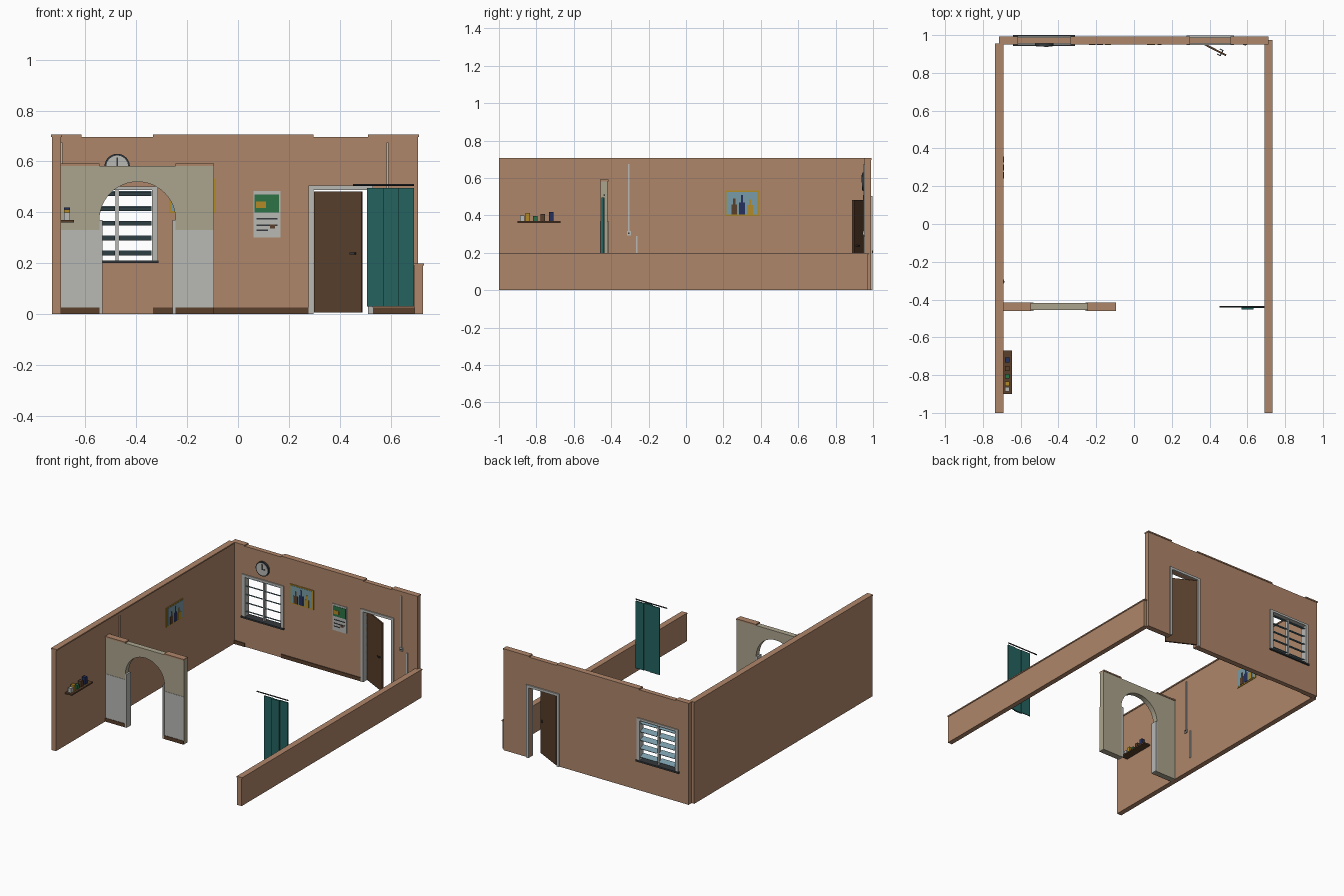
import bpy, bmesh, math
from mathutils import Vector, Matrix

if "Cube" in bpy.data.objects:
    bpy.data.objects.remove(bpy.data.objects["Cube"])


def material(name, rgb):
    m = bpy.data.materials.new(name)
    m.diffuse_color = (*rgb, 1)
    m.use_nodes = True
    m.node_tree.nodes["Principled BSDF"].inputs["Base Color"].default_value = m.diffuse_color
    return m


TAN = material("tan_plaster", (0.43, 0.24, 0.143))
BEIGE = material("beige_paint", (0.41, 0.37, 0.27))
GREY = material("light_grey", (0.48, 0.48, 0.46))
BROWN = material("dark_brown", (0.10, 0.05, 0.025))
TEAL = material("teal_cloth", (0.018, 0.125, 0.115))
GOLD = material("gold", (0.45, 0.26, 0.02))
GREEN = material("green", (0.025, 0.17, 0.06))
NAVY = material("navy", (0.018, 0.03, 0.11))
BLUE = material("pale_blue", (0.19, 0.33, 0.39))
SLATE = material("slate", (0.035, 0.04, 0.045))


def finish(name, bm, mat):
    bmesh.ops.recalc_face_normals(bm, faces=bm.faces)
    me = bpy.data.meshes.new(name)
    bm.to_mesh(me)
    bm.free()
    me.materials.append(mat)
    ob = bpy.data.objects.new(name, me)
    bpy.context.collection.objects.link(ob)
    return ob


def boxes(name, mat, *specs):
    """One object made of boxes given as (x0, x1, y0, y1, z0, z1)."""
    bm = bmesh.new()
    for x0, x1, y0, y1, z0, z1 in specs:
        m = Matrix.Translation(((x0 + x1) / 2, (y0 + y1) / 2, (z0 + z1) / 2))
        bmesh.ops.create_cube(bm, size=1, matrix=m @ Matrix.Diagonal((x1 - x0, y1 - y0, z1 - z0, 1)))
    return finish(name, bm, mat)


def prism(name, mat, pts, y0, y1):
    """Extrude an (x, z) outline from y0 to y1."""
    bm = bmesh.new()
    face = bm.faces.new([bm.verts.new((x, y0, z)) for x, z in pts])
    new = bmesh.ops.extrude_face_region(bm, geom=[face])["geom"]
    bmesh.ops.translate(bm, vec=(0, y1 - y0, 0), verts=[v for v in new if isinstance(v, bmesh.types.BMVert)])
    return finish(name, bm, mat)


def cylinder(name, mat, center, radius, depth, axis, sides=24):
    bm = bmesh.new()
    rot = Vector((0, 0, 1)).rotation_difference(Vector(axis)).to_matrix().to_4x4()
    bmesh.ops.create_cone(bm, cap_ends=True, segments=sides, radius1=radius, radius2=radius,
                          depth=depth, matrix=Matrix.Translation(center) @ rot)
    return finish(name, bm, mat)


# Side walls with coping
boxes("left_wall", TAN, (-0.732, -0.697, -1, 0.955, 0, 0.697))
boxes("left_wall_coping", TAN, (-0.735, -0.692, -1, 0.955, 0.697, 0.706))
boxes("right_wall", TAN, (0.694, 0.728, -1, 0.97, 0, 0.19))
boxes("right_wall_coping", TAN, (0.69, 0.732, -1, 0.975, 0.19, 0.198))

# Back wall around the window and door openings
WX0, WX1, WZ0, WZ1 = -0.615, -0.335, 0.21, 0.487
DX0, DX1, DZ = 0.297, 0.512, 0.488
Y0, Y1 = 0.955, 0.988
boxes("back_wall", TAN,
      (-0.712, WX0, Y0, Y1, 0, 0.697), (WX0, WX1, Y0, Y1, 0, WZ0), (WX0, WX1, Y0, Y1, WZ1, 0.697),
      (WX1, DX0, Y0, Y1, 0, 0.697), (DX0, DX1, Y0, Y1, DZ, 0.697), (DX1, 0.708, Y0, Y1, 0, 0.697))
boxes("back_wall_coping", TAN, *[(a, b, 0.951, 0.992, 0.697, 0.706)
                                 for a, b in ((-0.715, WX0), (WX1, DX0), (DX1, 0.711))])
boxes("back_skirting", BROWN, *[(a, b, 0.95, Y0, 0, 0.025)
                                for a, b in ((-0.697, WX0), (WX1, 0.278), (0.53, 0.694))])

# Window frame, sill and tilted glass slats
boxes("window_frame", GREY,
      (WX0 - 0.02, WX0 + 0.004, 0.948, 0.995, WZ0, 0.502), (WX1 - 0.004, WX1 + 0.02, 0.948, 0.995, WZ0, 0.502),
      (WX0, WX1, 0.948, 0.995, WZ1, 0.502), (-0.481, -0.469, 0.962, 0.982, WZ0, WZ1))
boxes("window_sill", SLATE, (-0.64, -0.313, 0.943, 1.0, 0.2, 0.211))
for i in range(5):
    for x in (-0.546, -0.404):
        s = boxes("window_slat", BLUE, (-0.063, 0.063, -0.019, 0.019, -0.002, 0.002))
        s.location = (x, 0.972, 0.24 + 0.0585 * i)
        s.rotation_euler.x = math.radians(-24)

# Door frame, open leaf and handle
boxes("door_frame", GREY, (0.278, DX0, 0.948, 0.997, 0, 0.505), (DX1, 0.53, 0.948, 0.997, 0, 0.505),
      (DX0, DX1, 0.948, 0.997, DZ, 0.505))
angle = math.atan2(-0.095, 0.185)
for part in (boxes("door_leaf", BROWN, (0, 0.208, -0.005, 0.005, 0.006, 0.482)),
             boxes("door_handle", SLATE, (0.163, 0.185, -0.018, -0.013, 0.234, 0.242),
                   (0.179, 0.185, -0.018, 0.018, 0.234, 0.242), (0.163, 0.185, 0.013, 0.018, 0.234, 0.242))):
    part.location = (0.302, 0.988, 0)
    part.rotation_euler.z = angle

# Arched partition with jambs, painted dado, coping and skirting
CX, SPRING, R = -0.395, 0.37, 0.15
arc = [(CX - R * math.cos(math.pi * i / 24), SPRING + R * math.sin(math.pi * i / 24)) for i in range(25)]
prism("arch_partition", BEIGE,
      [(-0.697, 0), (CX - R, 0)] + arc + [(CX + R, 0), (-0.095, 0), (-0.095, 0.582), (-0.697, 0.582)],
      -0.456, -0.419)
sides = ((-0.697, CX - R), (CX + R, -0.095))
boxes("arch_dado", GREY, *[(a, b, -0.458, -0.456, 0.025, 0.33) for a, b in sides])
boxes("arch_skirting", BROWN, *[(a, b, -0.461, -0.456, 0, 0.025) for a, b in sides])
boxes("arch_coping", TAN, *[(a, b, -0.46, -0.415, 0.582, 0.591) for a, b in sides])
boxes("arch_jambs", GREY, (CX - R, CX - R + 0.013, -0.46, -0.415, 0, SPRING),
      (CX + R - 0.013, CX + R, -0.46, -0.415, 0, SPRING))

# Curtain in three folds on a rod
boxes("curtain", TEAL, (0.508, 0.583, -0.442, -0.436, 0.03, 0.495),
      (0.57, 0.632, -0.452, -0.44, 0.03, 0.495), (0.63, 0.692, -0.444, -0.436, 0.03, 0.495))
cylinder("curtain_rod", SLATE, (0.572, -0.437, 0.508), 0.004, 0.24, (1, 0, 0), 8)

# Wall clock
clock = (-0.475, 0.58)
cylinder("clock_rim", SLATE, (clock[0], 0.949, clock[1]), 0.05, 0.012, (0, 1, 0), 32)
cylinder("clock_face", GREY, (clock[0], 0.9425, clock[1]), 0.043, 0.003, (0, 1, 0), 32)
boxes("clock_hands", SLATE, (-0.478, -0.472, 0.938, 0.941, 0.577, 0.615),
      (-0.478, -0.452, 0.938, 0.941, 0.577, 0.583))


def mount(wall, name, mat, *specs):
    """Boxes on a wall: (along0, along1, z0, z1, out0, out1)."""
    if wall == "back":
        return boxes(name, mat, *[(a, b, Y0 - o1, Y0 - o0, z0, z1) for a, b, z0, z1, o0, o1 in specs])
    return boxes(name, mat, *[(-0.697 + o0, -0.697 + o1, a, b, z0, z1) for a, b, z0, z1, o0, o1 in specs])


# Bottle pictures and wiring, repeated on two walls
for wall, u, w in (("left", 0.30, -0.305), ("back", -0.179, 0.588)):
    mount(wall, "picture_frame", GOLD, (u - 0.092, u + 0.092, 0.397, 0.532, 0, 0.004))
    mount(wall, "picture_panel", BLUE, (u - 0.083, u + 0.083, 0.405, 0.524, 0.004, 0.006))
    for du, h, mat in ((-0.042, 0.085, BROWN), (0.0, 0.105, NAVY), (0.042, 0.08, GOLD)):
        c = u + du
        mount(wall, "painted_bottle", mat, (c - 0.016, c + 0.016, 0.405, 0.405 + h * 0.62, 0.006, 0.008),
              (c - 0.006, c + 0.006, 0.405 + h * 0.62, 0.405 + h, 0.006, 0.008))
    mount(wall, "switch_conduit", GREY, (w - 0.004, w + 0.004, 0.31, 0.675, 0, 0.006),
          (w + 0.039, w + 0.047, 0.09, 0.29, 0, 0.006))
    mount(wall, "switch_plate", GREY, (w - 0.011, w + 0.011, 0.293, 0.317, 0, 0.008))
    mount(wall, "switch_button", SLATE, (w - 0.004, w + 0.004, 0.301, 0.309, 0.008, 0.011))

# Notice sheet
mount("back", "notice_sheet", GREY, (0.06, 0.167, 0.30, 0.483, 0, 0.004))
mount("back", "notice_banner", GREEN, (0.065, 0.162, 0.4, 0.47, 0.004, 0.006))
mount("back", "notice_patch", GOLD, (0.07, 0.11, 0.416, 0.442, 0.006, 0.008))
mount("back", "notice_lines", SLATE, *[(0.072, b, z, z + 0.006, 0.004, 0.006)
                                       for b, z in ((0.155, 0.372), (0.155, 0.347), (0.118, 0.326))])
mount("back", "notice_mark", BROWN, (0.125, 0.145, 0.336, 0.352, 0.006, 0.008))

# Shelf with small jars
mount("left", "shelf", BROWN, (-0.9, -0.67, 0.36, 0.37, 0, 0.052))
for y, h, mat in ((-0.875, 0.03, GREY), (-0.845, 0.042, GOLD), (-0.807, 0.027, GREEN),
                  (-0.765, 0.037, BROWN), (-0.72, 0.048, NAVY)):
    mount("left", "shelf_jar", mat, (y - 0.012, y + 0.012, 0.37, 0.37 + h, 0.013, 0.037))
